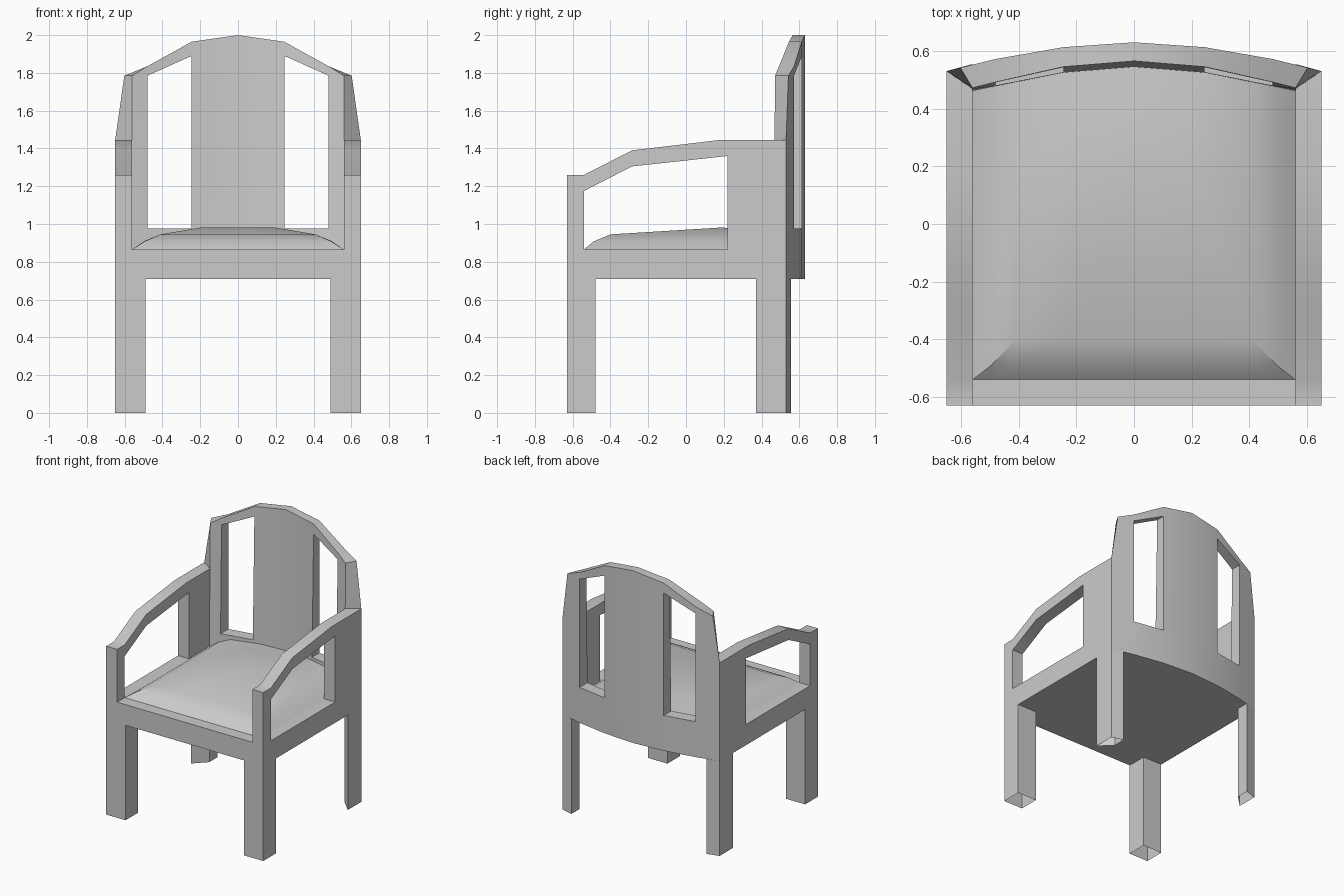
import bpy, bmesh, math

if "Cube" in bpy.data.objects:
    bpy.data.objects.remove(bpy.data.objects["Cube"])


def finish(name, bm, mirror=True):
    me = bpy.data.meshes.new(name)
    bm.to_mesh(me)
    bm.free()
    ob = bpy.data.objects.new(name, me)
    bpy.context.collection.objects.link(ob)
    bpy.ops.object.select_all(action='DESELECT')
    ob.select_set(True)
    bpy.context.view_layer.objects.active = ob
    bpy.ops.object.shade_smooth_by_angle(angle=math.radians(30))
    if mirror:
        mod = ob.modifiers.new("mirror", 'MIRROR')
        mod.merge_threshold = 0.001
    return ob


def prism(name, outline, axis, lo, hi, mirror=True, open_bottom=False):
    """Extrude a closed outline along x (points are y,z) or z (points are x,y)."""
    bm = bmesh.new()
    place = (lambda p, t: (t, p[0], p[1])) if axis == 'x' else (lambda p, t: (p[0], p[1], t))
    a = [bm.verts.new(place(p, lo)) for p in outline]
    b = [bm.verts.new(place(p, hi)) for p in outline]
    cap = bm.faces.new(a)
    bm.faces.new(b)
    n = len(a)
    for i in range(n):
        j = (i + 1) % n
        bm.faces.new((a[i], a[j], b[j], b[i]))
    bmesh.ops.recalc_face_normals(bm, faces=bm.faces)
    if open_bottom:
        bmesh.ops.delete(bm, geom=[cap], context='FACES_ONLY')
    return finish(name, bm, mirror)


# Legs (hollow ends, back legs follow the bowed back)
prism("front_leg", [(.49, -.63), (.65, -.63), (.65, -.48), (.49, -.48)],
      'z', 0, .71, open_bottom=True)
prism("back_leg", [(.65, .37), (.65, .53), (.56, .555), (.56, .46)],
      'z', 0, .71, open_bottom=True)

# Seat frame
prism("seat_frame", [(-.65, -.63), (.65, -.63), (.65, .53), (0, .59), (-.65, .53)],
      'z', .71, .865, mirror=False)

# Arms with front post and solid rear panel
prism("arm", [(-.63, .865), (-.54, .865), (-.54, 1.175), (-.285, 1.305),
              (.22, 1.36), (.22, .865), (.53, .865), (.53, 1.445),
              (.18, 1.445), (-.285, 1.39), (-.54, 1.26), (-.63, 1.26)],
      'x', .56, .65)

# Domed cushion: height is the lower of the two edge profiles
xs = [(.56, 0), (.495, .045), (.41, .08), (.2, .116), (0, .12)]
ys = [(-.54, 0), (-.49, .042), (-.4, .08), (.18, .116), (.35, .11), (.55, .09)]
bm = bmesh.new()
grid = [[bm.verts.new((x, y, .865 + min(hx, hy))) for y, hy in ys] for x, hx in xs]
for i in range(len(xs) - 1):
    for j in range(len(ys) - 1):
        a, b, c, d = grid[i][j], grid[i + 1][j], grid[i + 1][j + 1], grid[i][j + 1]
        bm.faces.new((a, d, c))
        bm.faces.new((a, c, b))
finish("cushion", bm)

# Bowed backrest: columns from the middle outwards, slot left out of the grid
# each column: row heights, front (x, y low, y high), back x per row ends, back y
columns = [
    ((.71, .975, 1.92, 2.0), (0, .54, .565), (0, 0), (.63, .63)),
    ((.71, .975, 1.89, 1.965), (.245, .52, .545), (.245, .245), (.613, .613)),
    ((.71, .975, 1.785, 1.835), (.48, .475, .492), (.48, .48), (.572, .572)),
    ((.71, .975, 1.445, 1.785), (.56, .46, .472), (.65, .602), (.53, .542)),
]
bm = bmesh.new()
front, back = {}, {}
for i, (zs, (fx, f0, f1), (bx0, bx1), (by0, by1)) in enumerate(columns):
    for j, z in enumerate(zs):
        t = (z - .71) / (zs[3] - .71)
        top = j == 3
        front[i, j] = bm.verts.new((fx, f0 + (f1 - f0) * t, z))
        back[i, j] = bm.verts.new((bx1 if top else bx0, by1 if top else by0, z))
edges = set()
for i in range(3):
    for j in range(3):
        if (i, j) == (1, 1):
            continue
        cell = [(i, j), (i + 1, j), (i + 1, j + 1), (i, j + 1)]
        bm.faces.new([front[k] for k in cell])
        bm.faces.new([back[k] for k in reversed(cell)])
        edges.update(zip(cell, cell[1:] + cell[:1]))
for a, b in sorted(edges):
    if (b, a) not in edges and not (a[0] == 0 and b[0] == 0):
        bm.faces.new((front[b], front[a], back[a], back[b]))
finish("backrest", bm)
